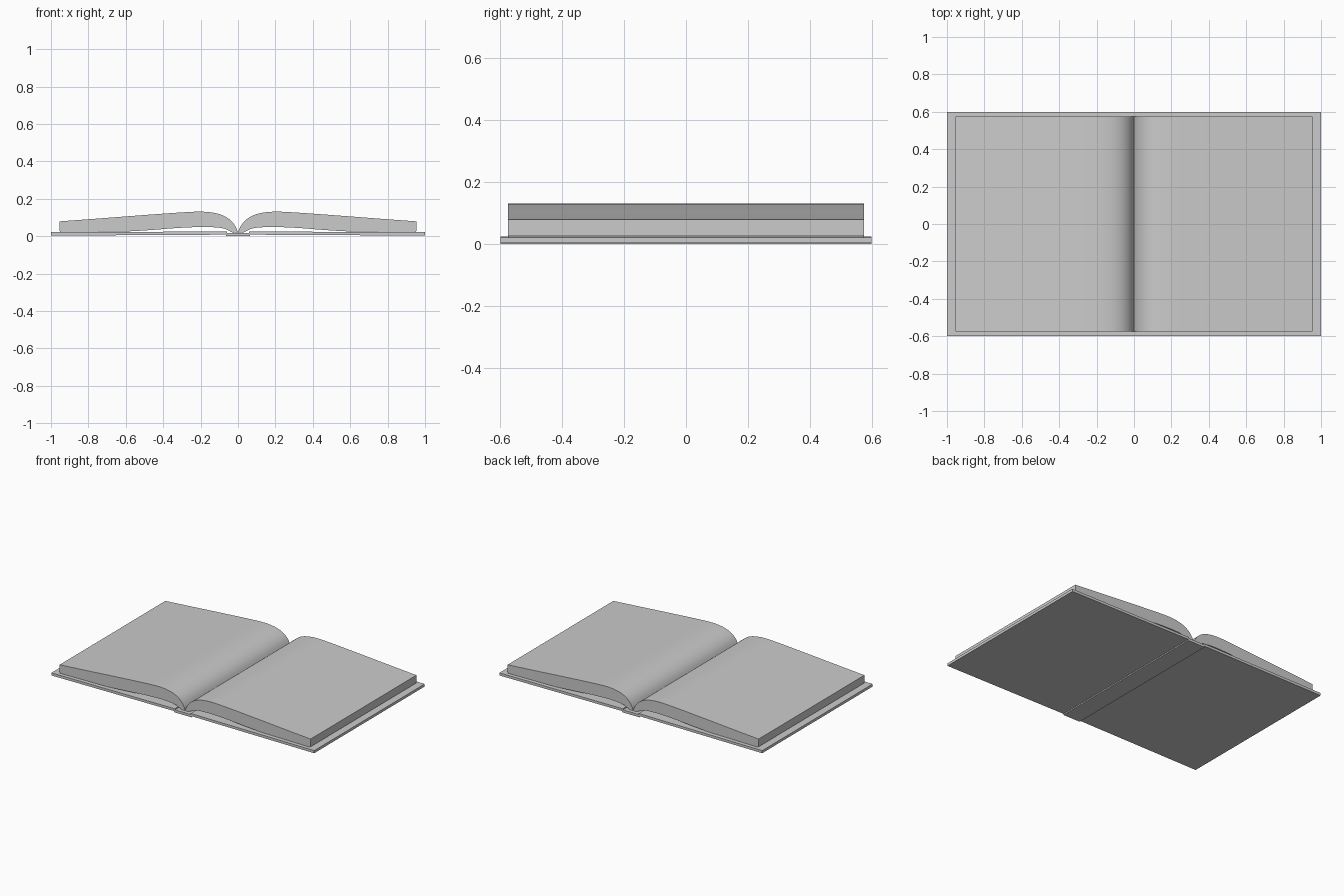
import bpy, bmesh, math
from mathutils import Vector

cube = bpy.data.objects.get("Cube")
if cube:
    bpy.data.objects.remove(cube, do_unlink=True)

GREY = (0.6, 0.6, 0.6, 1.0)
paper = bpy.data.materials.new("light grey")
paper.use_nodes = True
paper.diffuse_color = GREY
paper.node_tree.nodes["Principled BSDF"].inputs["Base Color"].default_value = GREY


def smooth_path(pts, steps=4):
    """Catmull-Rom curve through the points."""
    p = [Vector(q) for q in pts]
    p = [2 * p[0] - p[1]] + p + [2 * p[-1] - p[-2]]
    out = []
    for i in range(1, len(p) - 2):
        a, b, c, d = p[i - 1:i + 3]
        for s in range(steps):
            t = s / steps
            out.append(0.5 * (2 * b + (c - a) * t + (2 * a - 5 * b + 4 * c - d) * t ** 2
                              + (3 * b - a - 3 * c + d) * t ** 3))
    return out + [p[-2]]


def extrude_profile(name, profile, half_depth, side=1):
    """Closed x-z outline extruded along y; side=-1 mirrors it."""
    bm = bmesh.new()
    front = bm.faces.new([bm.verts.new((side * x, -half_depth, z)) for x, z in profile])
    ext = bmesh.ops.extrude_face_region(bm, geom=[front], use_keep_orig=True)
    moved = [v for v in ext["geom"] if isinstance(v, bmesh.types.BMVert)]
    bmesh.ops.translate(bm, verts=moved, vec=(0, 2 * half_depth, 0))
    bmesh.ops.recalc_face_normals(bm, faces=bm.faces)
    mesh = bpy.data.meshes.new(name)
    bm.to_mesh(mesh)
    bm.free()
    mesh.materials.append(paper)
    obj = bpy.data.objects.new(name, mesh)
    bpy.context.collection.objects.link(obj)
    bpy.ops.object.select_all(action='DESELECT')
    obj.select_set(True)
    bpy.context.view_layer.objects.active = obj
    bpy.ops.object.shade_smooth_by_angle(angle=math.radians(30))
    return obj


# Page block: arched upper surface, thin hollow underneath near the spine
page_top = smooth_path([(0.0, 0.02), (0.01, 0.045), (0.03, 0.075), (0.06, 0.1), (0.1, 0.118),
                        (0.15, 0.128), (0.21, 0.131), (0.3, 0.127), (0.5, 0.113),
                        (0.75, 0.094), (0.955, 0.079)])
page_bottom = smooth_path([(0.95, 0.0215), (0.75, 0.0235), (0.58, 0.026), (0.45, 0.034),
                           (0.32, 0.044), (0.2, 0.049), (0.12, 0.047), (0.07, 0.039),
                           (0.035, 0.022), (0.02, 0.017)])
pages = page_top + [Vector((0.955, 0.03))] + page_bottom

# Cover board: thin, tilted slightly upwards towards the spine
cover = [(0.06, 0.008), (1.0, 0.003), (1.0, 0.021), (0.06, 0.025)]

for label, side in (("left", 1), ("right", -1)):
    extrude_profile(label + "_pages", pages, 0.575, side)
    extrude_profile(label + "_cover", cover, 0.6, side)

# Spine strip, a little lower than the covers
extrude_profile("spine", [(-0.065, 0.0), (0.065, 0.0), (0.065, 0.018), (-0.065, 0.018)], 0.6)
